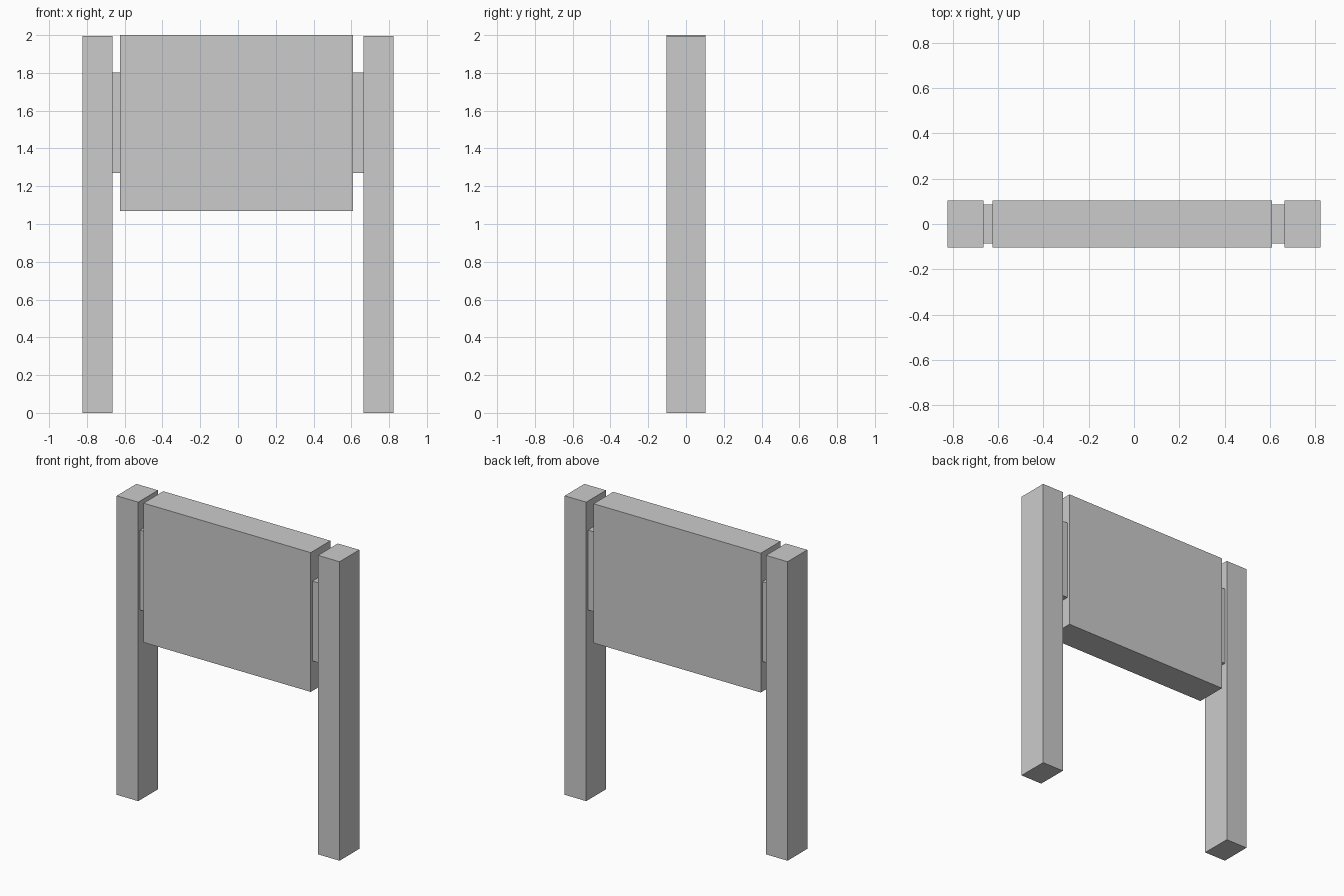
import bpy

if "Cube" in bpy.data.objects:
    bpy.data.objects.remove(bpy.data.objects["Cube"])


def box(name, x, y, z):
    """Box from (min, max) ranges on each axis."""
    bpy.ops.mesh.primitive_cube_add(size=1, location=[sum(r) / 2 for r in (x, y, z)])
    ob = bpy.context.object
    ob.name = name
    ob.scale = [r[1] - r[0] for r in (x, y, z)]
    bpy.ops.object.transform_apply(location=False, rotation=False, scale=True)
    return ob


DEPTH = (-0.104, 0.104)
PANEL_X = (-0.625, 0.61)

# Upright posts
for side, s in (("left", -1), ("right", 1)):
    box(f"{side}_post", sorted((s * 0.823, s * 0.664)), DEPTH, (0, 1.996))

# Sign board
box("board", PANEL_X, DEPTH, (1.07, 2.0))

# Connecting blocks between board and posts
box("left_bracket", (-0.664, PANEL_X[0]), (-0.086, 0.086), (1.27, 1.803))
box("right_bracket", (PANEL_X[1], 0.664), (-0.086, 0.086), (1.27, 1.803))
